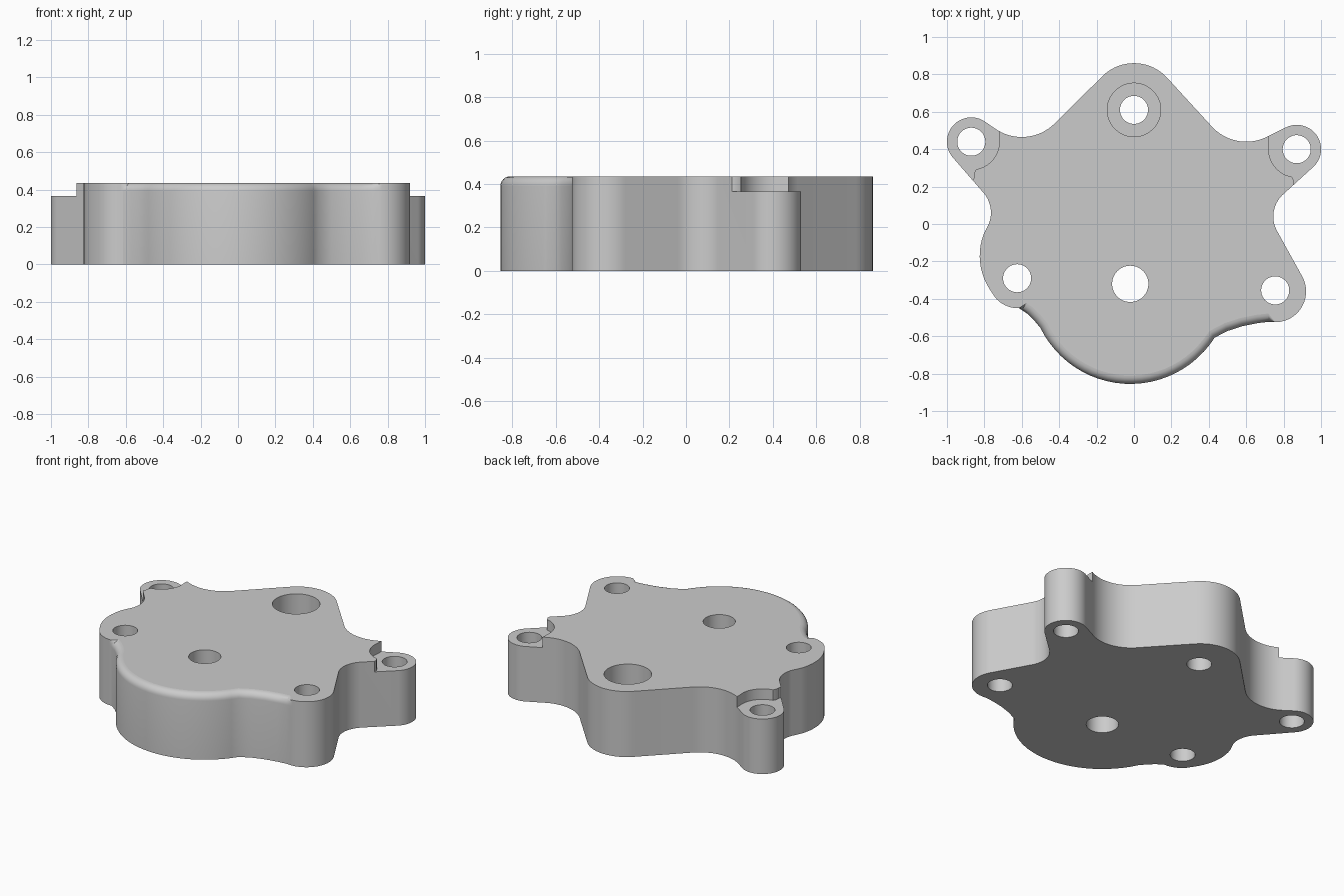
import bpy
import bmesh
import math
from mathutils import Vector

cube = bpy.data.objects.get("Cube")
if cube:
    bpy.data.objects.remove(cube, do_unlink=True)

HEIGHT, EAR_HEIGHT, ROUND = 0.435, 0.365, 0.045
EAR_L, EAR_R = (-0.87, 0.44), (0.87, 0.40)

grey = bpy.data.materials.new("cast_grey")
grey.use_nodes = True
colour = (0.6, 0.6, 0.6, 1)
grey.diffuse_color = colour
grey.node_tree.nodes["Principled BSDF"].inputs["Base Color"].default_value = colour


def arc(centre, radius, start, end):
    """Points along an arc, angles in degrees."""
    steps = max(4, int(abs(end - start) / 5))
    angles = [math.radians(start + (end - start) * i / steps) for i in range(steps + 1)]
    return [Vector((centre[0] + radius * math.cos(a), centre[1] + radius * math.sin(a)))
            for a in angles]


def loft(name, rings):
    """Closed solid through a stack of (points, z) rings."""
    bm = bmesh.new()
    layers = [[bm.verts.new((p[0], p[1], z)) for p in pts] for pts, z in rings]
    n = len(layers[0])
    for low, high in zip(layers, layers[1:]):
        for i in range(n):
            j = (i + 1) % n
            bm.faces.new((low[i], low[j], high[j], high[i]))
    bm.faces.new(layers[0][::-1])
    bm.faces.new(layers[-1])
    bmesh.ops.recalc_face_normals(bm, faces=bm.faces)
    mesh = bpy.data.meshes.new(name)
    bm.to_mesh(mesh)
    bm.free()
    obj = bpy.data.objects.new(name, mesh)
    bpy.context.collection.objects.link(obj)
    mesh.materials.append(grey)
    return obj


def cut(body, pts, low, high):
    """Subtract a vertical prism from the body."""
    cutter = loft("cutter", [(pts, low), (pts, high)])
    cutter.hide_render = True
    mod = body.modifiers.new("cut", "BOOLEAN")
    mod.operation = "DIFFERENCE"
    mod.solver = "EXACT"
    mod.object = cutter
    bpy.context.view_layer.objects.active = body
    bpy.ops.object.modifier_apply(modifier=mod.name)
    bpy.data.objects.remove(cutter, do_unlink=True)


# Outline, counter-clockwise from the rear lobe down the right side
sharp_a = (arc((0, 0.62), 0.24, 43, 137)
           + arc((-0.6, 0.715), 0.25, 315, 234)
           + arc(EAR_L, 0.13, 55, 224)
           + arc((-0.93, 0.06), 0.165, 45, -20)
           + arc((-0.5, -0.17), 0.325, 160, 213)
           + arc((-0.62, -0.29), 0.16, 220, 272))
# Front edge with the rounded rim
rounded = ([Vector(p) for p in ((-0.6, -0.46), (-0.57, -0.48), (-0.53, -0.52))]
           + arc((-0.02, -0.32), 0.535, 206, 327.5)
           + [Vector(p) for p in ((0.5, -0.572), (0.58, -0.546), (0.66, -0.53), (0.72, -0.523))])
# Front-left lug up to the rear-left fillet
sharp_b = (arc((0.755, -0.36), 0.165, -90, 30)
           + arc((0.905, 0.04), 0.16, 210, 135)
           + arc(EAR_R, 0.13, -45, 118)
           + arc((0.6, 0.69), 0.25, 299, 225))
outline = sharp_a + rounded + sharp_b
first, last = len(sharp_a), len(sharp_a) + len(rounded)


def inset(distance):
    """Outline with only the rounded run moved inward."""
    pts = []
    for i, p in enumerate(outline):
        if first <= i < last:
            d = (outline[i + 1] - outline[i - 1]).normalized()
            p = p + Vector((-d.y, d.x)) * distance
        pts.append(p)
    return pts


# Body with the rounded front rim
rings = [(outline, 0)]
for k in range(7):
    t = math.radians(15 * k)
    rings.append((inset(ROUND * (1 - math.cos(t))), HEIGHT - ROUND + ROUND * math.sin(t)))
body = loft("housing_plate", rings)

# Lowered seats on the two ears
for ear, side in ((EAR_L, 1), (EAR_R, -1)):
    seat = [Vector(p) for p in ((-0.03, -0.25), (0.015, -0.195), (0.015, -0.17))]
    seat += arc((0, 0), 0.15, 280, 370)
    seat += [Vector(p) for p in ((0.148, 0.06), (0.12, 0.36), (-0.25, 0.36), (-0.25, -0.25))]
    cut(body, [(ear[0] + side * p.x, ear[1] + p.y) for p in seat], EAR_HEIGHT, 0.6)

# Through holes and the counterbore on the rear lobe
holes = [(EAR_L, 0.075), (EAR_R, 0.075), ((0, 0.61), 0.075),
         ((-0.625, -0.29), 0.075), ((0.755, -0.355), 0.075), ((-0.02, -0.32), 0.097)]
for centre, radius in holes:
    cut(body, arc(centre, radius, 0, 360)[:-1], -0.1, 0.6)
cut(body, arc((0, 0.61), 0.143, 0, 360)[:-1], 0.2, 0.6)

# Smooth walls, flat horizontal faces
bpy.ops.object.select_all(action="DESELECT")
body.select_set(True)
bpy.context.view_layer.objects.active = body
bpy.ops.object.shade_smooth_by_angle(angle=math.radians(30))
for poly in body.data.polygons:
    if abs(poly.normal.z) > 0.999:
        poly.use_smooth = False
